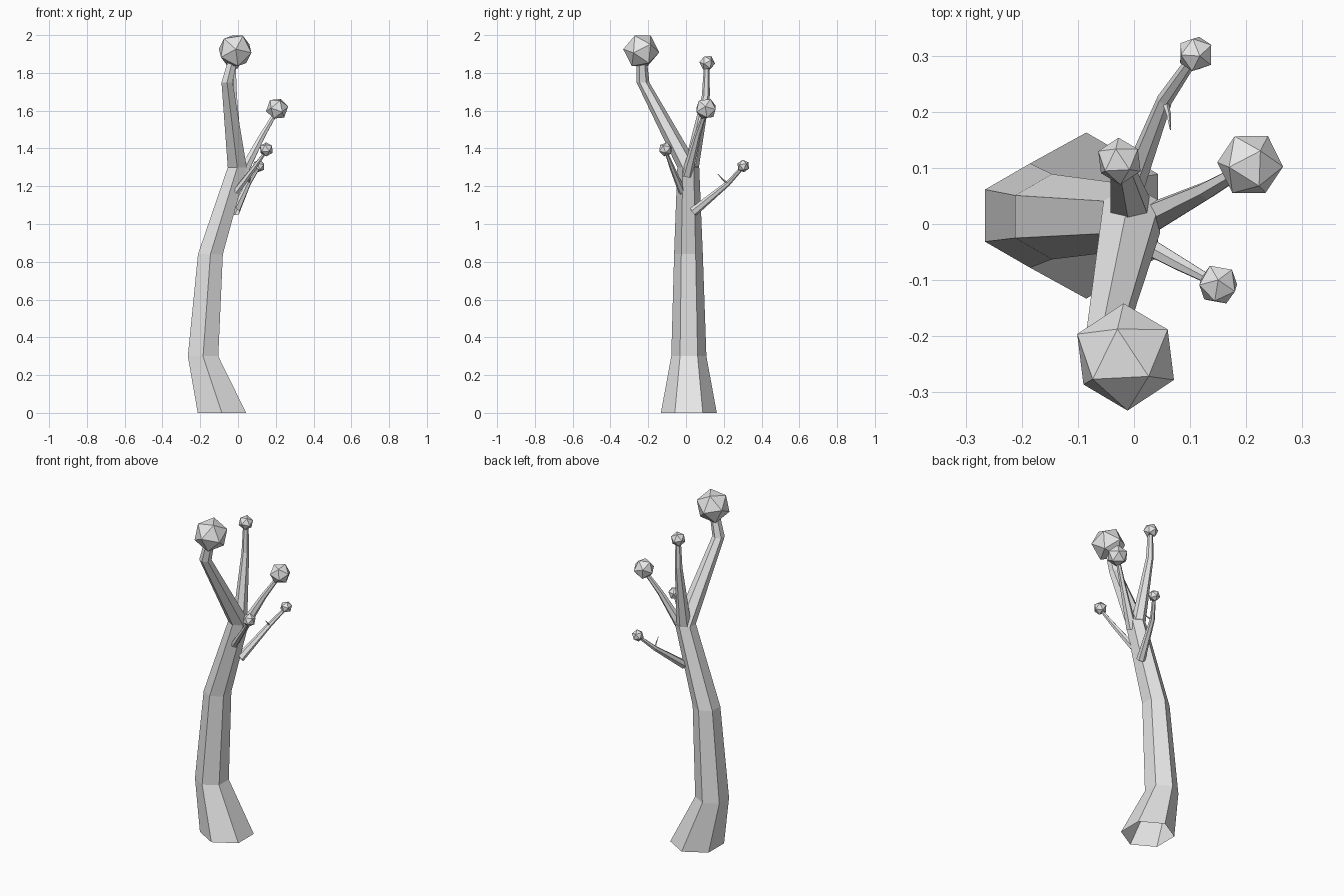
import bpy, bmesh, math
from mathutils import Vector, Matrix

cube = bpy.data.objects.get("Cube")
if cube:
    bpy.data.objects.remove(cube, do_unlink=True)

bark = bpy.data.materials.new("pale_grey")
bark.use_nodes = True
bark.diffuse_color = (0.8, 0.8, 0.8, 1)
bark.node_tree.nodes["Principled BSDF"].inputs["Base Color"].default_value = (0.8, 0.8, 0.8, 1)


def finish(bm, name):
    mesh = bpy.data.meshes.new(name)
    bm.to_mesh(mesh)
    bm.free()
    mesh.materials.append(bark)
    obj = bpy.data.objects.new(name, mesh)
    bpy.context.collection.objects.link(obj)
    return obj


def limb(name, path, sides=6, level=False):
    """Tapered tube through (x, y, z, radius) points, with level or path-following rings."""
    bm = bmesh.new()
    pts = [Vector(p[:3]) for p in path]
    rings = []
    for i, p in enumerate(pts):
        way = pts[min(i + 1, len(pts) - 1)] - pts[max(i - 1, 0)]
        turn = Matrix.Identity(3) if level else Vector((0, 0, 1)).rotation_difference(way).to_matrix()
        ring = []
        for k in range(sides):
            a = math.pi / 2 + math.tau * k / sides
            ring.append(bm.verts.new(p + turn @ Vector((math.cos(a), math.sin(a), 0)) * path[i][3]))
        rings.append(ring)
    for low, high in zip(rings, rings[1:]):
        for k in range(sides):
            n = (k + 1) % sides
            bm.faces.new((low[k], low[n], high[n], high[k]))
    bm.faces.new(rings[-1])
    return finish(bm, name)


def tuft(name, centre, radius, up=(-0.14, 0.48, 0.78), side=(0.75, 0.46, 0.3)):
    """Faceted ball with one corner pointing up and the next one towards side."""
    z = Vector(up).normalized()
    y = z.cross(Vector(side)).normalized()
    turn = Matrix((y.cross(z), y, z)).transposed().to_4x4()
    bm = bmesh.new()
    bmesh.ops.create_icosphere(bm, subdivisions=1, radius=radius,
                               matrix=Matrix.Translation(centre) @ turn)
    return finish(bm, name)


# Trunk bending into the tall front fork, open at the foot
limb("trunk", [(-0.085, 0.015, 0, 0.148), (-0.185, 0.015, 0.3, 0.093),
               (-0.146, 0.013, 0.84, 0.076), (-0.004, 0.012, 1.3, 0.058),
               (-0.058, -0.228, 1.75, 0.034), (-0.025, -0.235, 1.88, 0.027)], level=True)
tuft("top_tuft", (-0.015, -0.237, 1.917), 0.096)

# Rear fork
limb("rear_branch", [(-0.005, 0.02, 1.26, 0.042), (-0.024, 0.105, 1.68, 0.021),
                     (-0.025, 0.11, 1.84, 0.015)], level=True)
tuft("rear_tuft", (-0.026, 0.112, 1.853), 0.042)

# Left fork
limb("left_branch", [(0.02, 0.005, 1.26, 0.03), (0.13, 0.06, 1.47, 0.017),
                     (0.195, 0.098, 1.58, 0.012)])
tuft("left_tuft", (0.207, 0.106, 1.61), 0.06, (0.3, 0.4, 0.85), (0.9, 0, 0.3))

# Low front branch
limb("low_front_branch", [(-0.01, -0.02, 1.17, 0.02), (0.08, -0.07, 1.29, 0.014),
                          (0.145, -0.105, 1.38, 0.008)])
tuft("low_front_tuft", (0.15, -0.108, 1.395), 0.038, (0, 0.2, 0.9), (0.8, -0.4, 0.2))

# Low back branch with a thin twig
limb("low_back_branch", [(-0.015, 0.04, 1.065, 0.025), (0.055, 0.222, 1.215, 0.014),
                         (0.105, 0.295, 1.295, 0.01)])
tuft("low_back_tuft", (0.11, 0.303, 1.307), 0.034, (0.2, -0.1, 0.9), (0.8, 0.5, 0.2))
limb("twig", [(0.055, 0.22, 1.215, 0.006), (0.062, 0.195, 1.235, 0.004),
              (0.065, 0.168, 1.265, 0.001)], sides=4)
